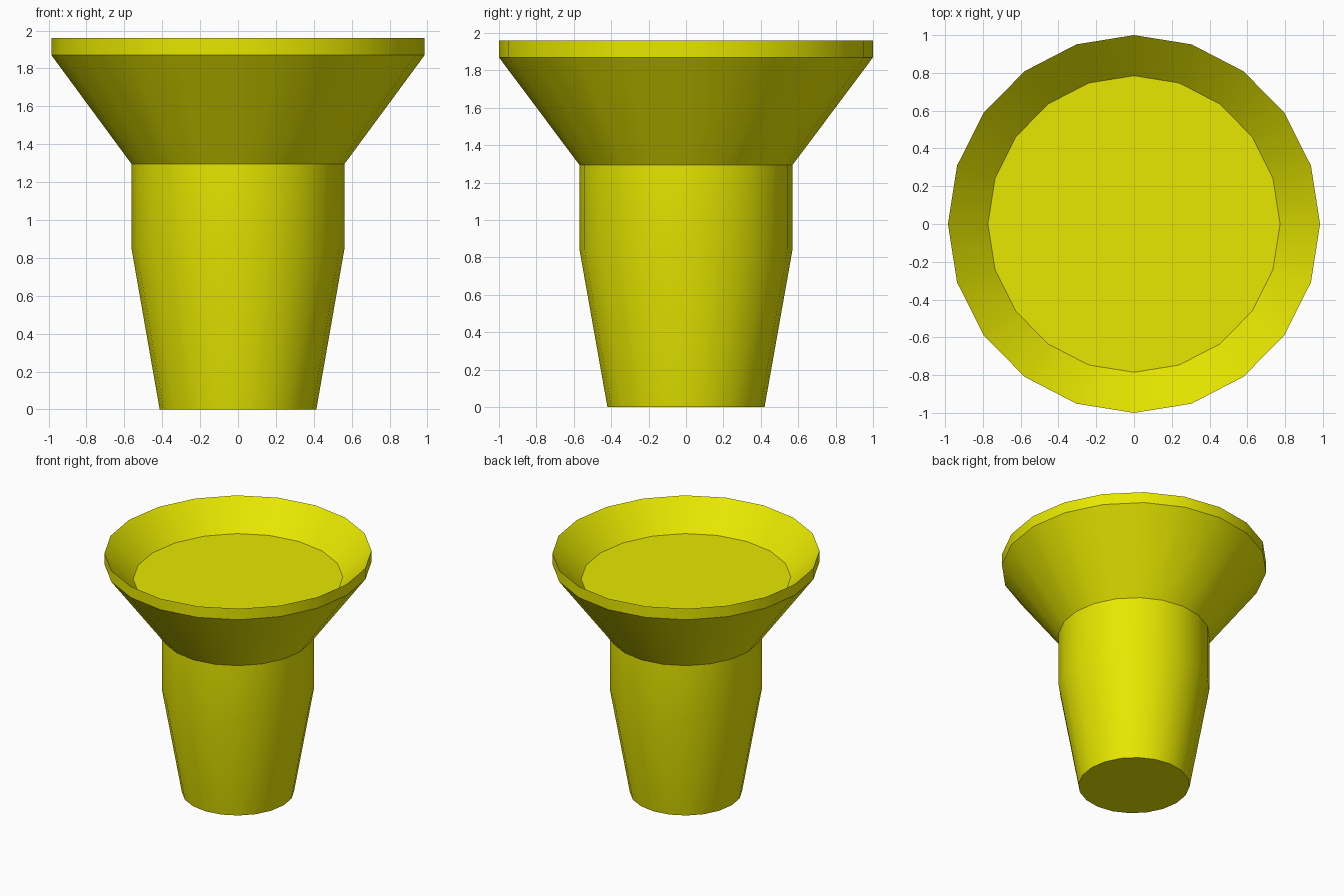
import bpy, bmesh, math

if "Cube" in bpy.data.objects:
    bpy.data.objects.remove(bpy.data.objects["Cube"])

SIDES = 20
X_SCALE = 0.985

# Outline as (radius, height), from the foot up over the rim to the dish floor
PROFILE = [(0.42, 0.0), (0.57, 0.845), (0.57, 1.295),
           (1.0, 1.87), (1.0, 1.96), (0.785, 1.747)]


def ring(bm, radius, z):
    step = 2 * math.pi / SIDES
    return [bm.verts.new((X_SCALE * radius * math.cos(i * step),
                          radius * math.sin(i * step), z)) for i in range(SIDES)]


# Flared plug with a shallow dish on top
bm = bmesh.new()
rings = [ring(bm, r, z) for r, z in PROFILE]
for low, high in zip(rings, rings[1:]):
    for i in range(SIDES):
        j = (i + 1) % SIDES
        bm.faces.new((low[i], low[j], high[j], high[i]))

# Foot underside and dish floor
bm.faces.new(rings[0][::-1])
bm.faces.new(rings[-1])

mesh = bpy.data.meshes.new("flared_plug")
bm.to_mesh(mesh)
bm.free()
plug = bpy.data.objects.new("flared_plug", mesh)
bpy.context.collection.objects.link(plug)

# Yellow material
yellow = bpy.data.materials.new("yellow")
yellow.diffuse_color = (0.8, 0.8, 0.0, 1.0)
yellow.use_nodes = True
yellow.node_tree.nodes["Principled BSDF"].inputs["Base Color"].default_value = yellow.diffuse_color
mesh.materials.append(yellow)

# Smooth round the sides, sharp at the collar and rim
bpy.context.view_layer.objects.active = plug
plug.select_set(True)
bpy.ops.object.shade_smooth_by_angle(angle=math.radians(30))
